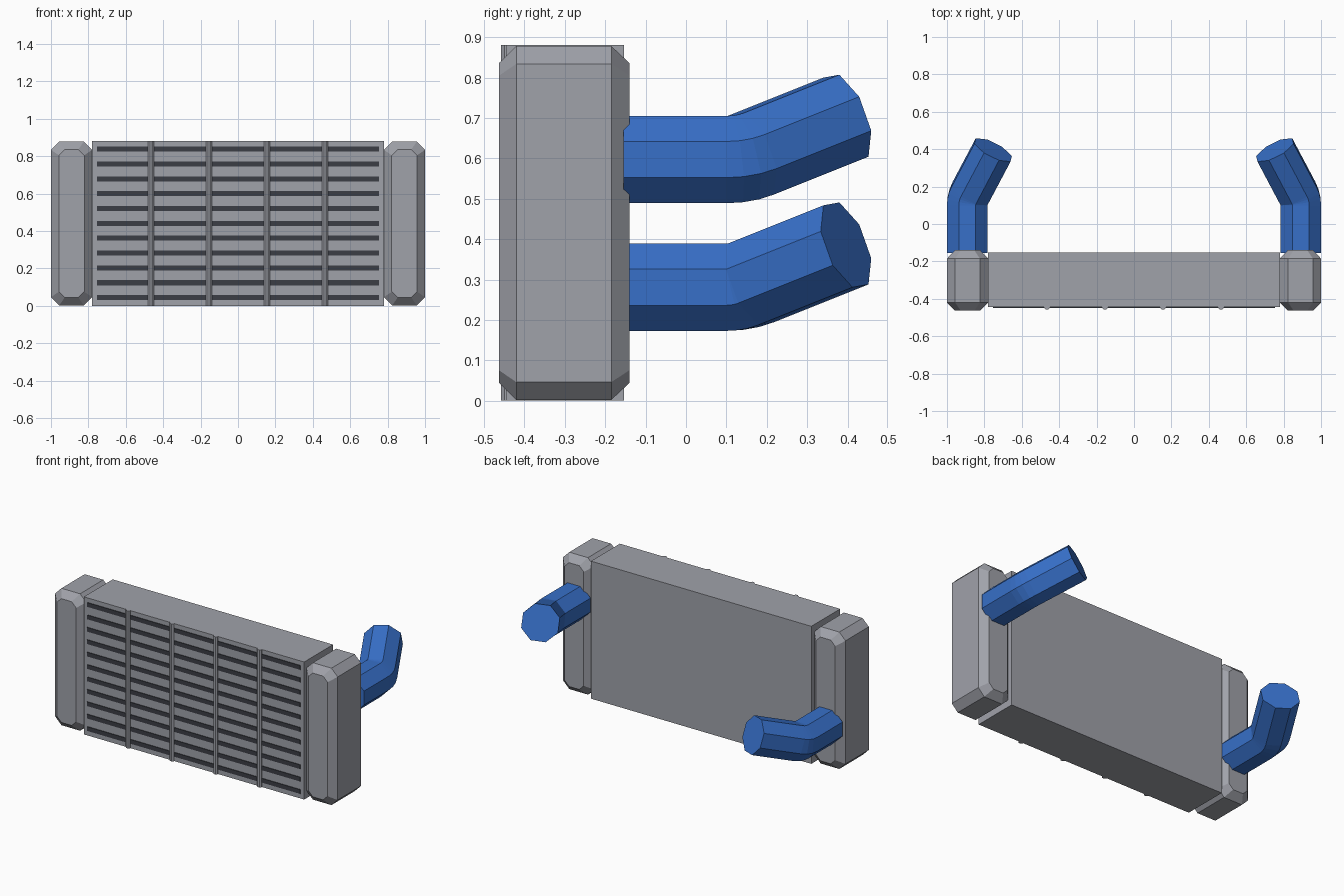
import bpy, bmesh, math
from mathutils import Vector, Quaternion

if "Cube" in bpy.data.objects:
    bpy.data.objects.remove(bpy.data.objects["Cube"])


def material(name, rgb):
    m = bpy.data.materials.new(name)
    m.diffuse_color = (*rgb, 1)
    m.use_nodes = True
    m.node_tree.nodes["Principled BSDF"].inputs["Base Color"].default_value = m.diffuse_color
    return m


GREY = material("radiator grey", (0.35, 0.36, 0.40))
DARK = material("slot dark grey", (0.044, 0.048, 0.06))
BLUE = material("hose blue", (0.038, 0.16, 0.58))


def finish(name, bm, mat):
    bmesh.ops.recalc_face_normals(bm, faces=bm.faces)
    me = bpy.data.meshes.new(name)
    bm.to_mesh(me)
    bm.free()
    me.materials.append(mat)
    ob = bpy.data.objects.new(name, me)
    bpy.context.collection.objects.link(ob)
    return ob


def box(name, lo, hi, mat):
    bm = bmesh.new()
    bmesh.ops.create_cube(bm, size=1)
    for v in bm.verts:
        v.co = [(a + b) / 2 + c * (b - a) for a, b, c in zip(lo, hi, v.co)]
    return finish(name, bm, mat)


def loft(name, rings, mat):
    bm = bmesh.new()
    loops = [[bm.verts.new(p) for p in r] for r in rings]
    n = len(loops[0])
    for a, b in zip(loops, loops[1:]):
        for i in range(n):
            j = (i + 1) % n
            bm.faces.new((a[i], a[j], b[j], b[i]))
    bm.faces.new(loops[0])
    bm.faces.new(loops[-1])
    return finish(name, bm, mat)


def cut_rect(cx, cz, hx, hz, c, y):
    """Rectangle with cut corners in the xz plane."""
    pts = [(hx, hz - c), (hx - c, hz), (c - hx, hz), (-hx, hz - c),
           (-hx, c - hz), (c - hx, -hz), (hx - c, -hz), (hx, c - hz)]
    return [Vector((cx + x, y, cz + z)) for x, z in pts]


# Core block
box("core", (-0.78, -0.445, 0), (0.78, -0.153, 0.88), GREY)

# Dark cooling slots as thin plates
for i in range(11):
    z = 0.044 + i * 0.0794
    box(f"slot_{i + 1}", (-0.755, -0.449, z - 0.0135), (0.755, -0.444, z + 0.0135), DARK)

# Vertical front ribs
for k, x in enumerate((-0.465, -0.155, 0.155, 0.465)):
    ang = [math.pi / 8 + i * math.pi / 4 for i in range(8)]
    loft(f"rib_{k + 1}",
         [[(x + 0.0165 * math.cos(a), -0.443 + 0.0165 * math.sin(a), z) for a in ang]
          for z in (0, 0.88)], GREY)

# Chamfered end tanks
for side, s in (("left", -1), ("right", 1)):
    loft(f"{side}_tank",
         [cut_rect(s * 0.89, 0.44, 0.11 - d, 0.438 - d, 0.044 - d * 0.3, y)
          for y, d in ((-0.463, 0.042), (-0.42, 0), (-0.185, 0), (-0.14, 0.042))], GREY)

# Bent octagonal hoses
R, FLAT = 0.112, 0.108
for side, s, z0 in (("left", -1, 0.281), ("right", 1, 0.597)):
    start = Vector((s * 0.892, -0.155, z0))
    fwd = Vector((0, 1, 0))
    end_dir = Vector((-s * 0.53, 1, 0.40)).normalized()
    axis = fwd.cross(end_dir).normalized()
    bend = fwd.angle(end_dir)
    toward = axis.cross(fwd)
    bend_start = Vector((s * 0.892, 0.10, z0))
    pivot = bend_start + toward * R
    c = FLAT * (2 - math.sqrt(2))
    base = cut_rect(0, 0, FLAT, FLAT, c, 0)
    rings = [[start + p for p in base]]
    for i in range(4):
        q = Quaternion(axis, bend * i / 3)
        centre = pivot + q @ (bend_start - pivot)
        rings.append([centre + q @ p for p in base])
    tip = centre + end_dir * ((0.396 - centre.y) / end_dir.y)
    rings.append([tip + q @ p for p in base])
    loft(f"{side}_hose", rings, BLUE)
